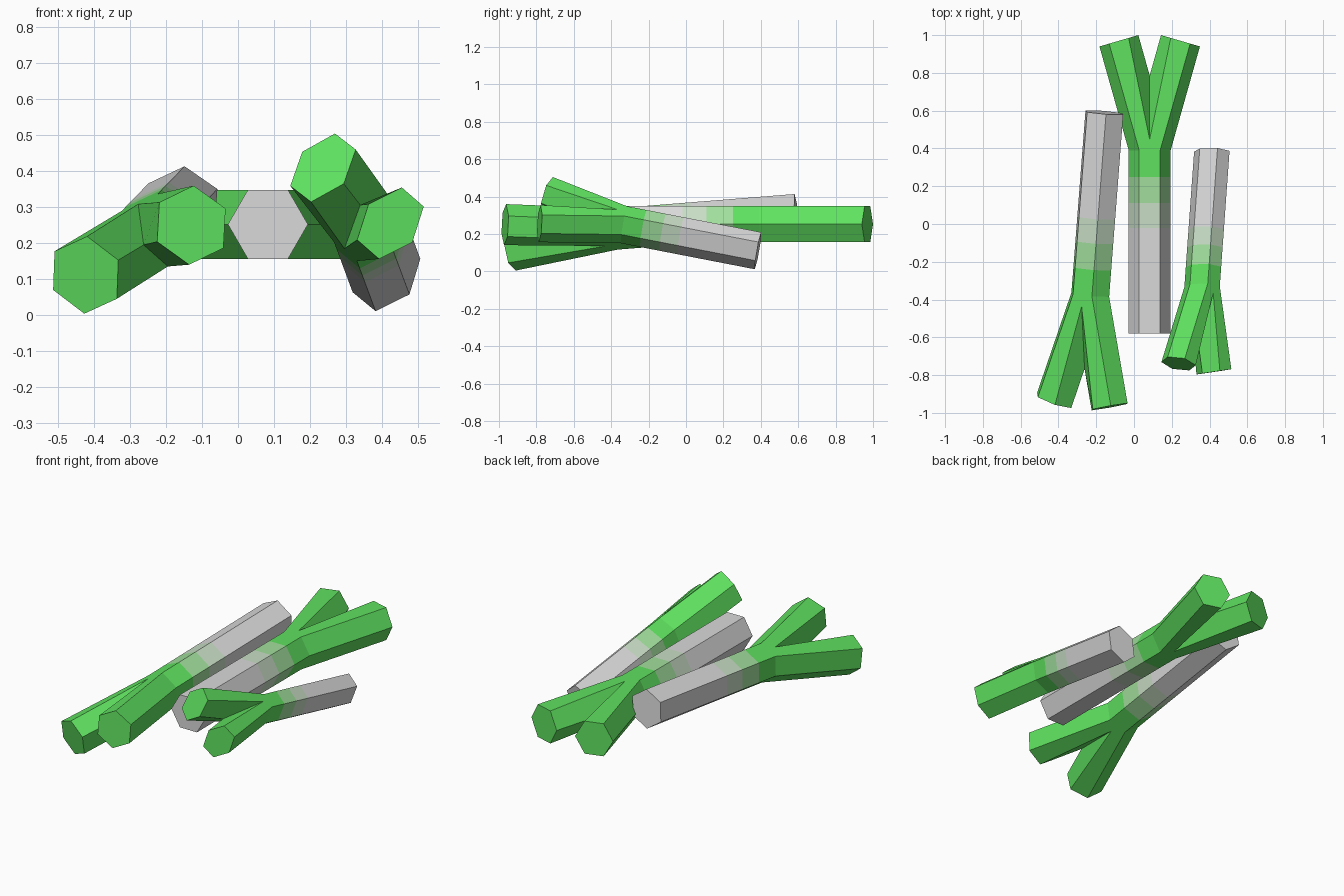
import bpy, bmesh, math
from mathutils import Matrix, Vector

if "Cube" in bpy.data.objects:
    bpy.data.objects.remove(bpy.data.objects["Cube"])

def material(name, r, g, b):
    m = bpy.data.materials.new(name)
    m.diffuse_color = (r, g, b, 1)
    m.use_nodes = True
    m.node_tree.nodes["Principled BSDF"].inputs["Base Color"].default_value = m.diffuse_color
    return m

white = material("root white", 0.70, 0.70, 0.70)
pale = material("pale green white", 0.58, 0.73, 0.56)
light = material("light green", 0.36, 0.74, 0.34)
green = material("leaf green", 0.115, 0.76, 0.115)

R, H = 0.111, 0.096          # hexagon: half width, half height
FORK, TIP, SPREAD = 0.97, 1.55, 0.163
HEX = [(1, 0), (.5, 1), (-.5, 1), (-1, 0), (-.5, -1), (.5, -1)]

def bridge(bm, a, b, mat=0):
    for i in range(6):
        j = (i + 1) % 6
        bm.faces.new((a[i], a[j], b[j], b[i])).material_index = mat

# Stem mesh: hexagonal rod along y, colour bands from white to green
bm = bmesh.new()
rings = [[bm.verts.new((R * x, y, H * z)) for x, z in HEX]
         for y in (0, 0.56, 0.69, 0.83, FORK)]
bm.faces.new(rings[0])
for k in range(4):
    bridge(bm, rings[k], rings[k + 1], k)
bmesh.ops.recalc_face_normals(bm, faces=bm.faces)
stem_mesh = bpy.data.meshes.new("stem")
bm.to_mesh(stem_mesh)
bm.free()
for m in (white, pale, light, green):
    stem_mesh.materials.append(m)

# Leaf mesh: one slanted hexagonal leaf, trimmed at the middle and mirrored
bm = bmesh.new()
base, tip = [], []
for x, z in HEX:
    bx = -0.012 if x == -.5 else R * x
    base.append(bm.verts.new((bx, FORK, H * z)))
    tip.append(bm.verts.new((SPREAD + 0.103 * x, TIP - 0.030 * x, H * z)))
cap = bm.faces.new(base)
bridge(bm, base, tip)
bm.faces.new(tip)
bmesh.ops.recalc_face_normals(bm, faces=bm.faces)
bmesh.ops.delete(bm, geom=[cap], context='FACES_ONLY')
bmesh.ops.bisect_plane(bm, geom=bm.verts[:] + bm.edges[:] + bm.faces[:],
                       plane_co=(0, 0, 0), plane_no=(1, 0, 0), clear_inner=True)
copy = bmesh.ops.duplicate(bm, geom=bm.verts[:] + bm.edges[:] + bm.faces[:])["geom"]
for v in copy:
    if isinstance(v, bmesh.types.BMVert):
        v.co.x *= -1
bmesh.ops.reverse_faces(bm, faces=[f for f in copy if isinstance(f, bmesh.types.BMFace)])
bmesh.ops.remove_doubles(bm, verts=bm.verts, dist=0.0005)
leaf_mesh = bpy.data.meshes.new("leaves")
bm.to_mesh(leaf_mesh)
bm.free()
leaf_mesh.materials.append(green)

def leek(name, root, tip_a, tip_b, scale):
    """Place a stem and its leaf pair from the root centre and both leaf tips."""
    root, a, b = Vector(root), Vector(tip_a), Vector(tip_b)
    y = ((a + b) / 2 - root).normalized()
    x = b - a
    x = (x - y * x.dot(y)).normalized()
    z = x.cross(y)
    rot = Matrix((x, y, z)).transposed().to_4x4()
    mat = Matrix.Translation(root) @ rot @ Matrix.Diagonal((scale, scale, 1, 1))
    for part, mesh in (("stem", stem_mesh), ("leaves", leaf_mesh)):
        ob = bpy.data.objects.new(f"{name}_{part}", mesh)
        bpy.context.collection.objects.link(ob)
        ob.matrix_world = mat

leek("middle_leek", (0.083, -0.58, 0.252), (-0.08, 0.97, 0.252), (0.246, 0.97, 0.252), 1)
leek("left_leek", (-0.157, 0.59, 0.303), (-0.425, -0.94, 0.11), (-0.128, -0.975, 0.25), 1)
leek("right_leek", (0.412, 0.385, 0.11), (0.235, -0.74, 0.41), (0.424, -0.78, 0.254), 0.755)
